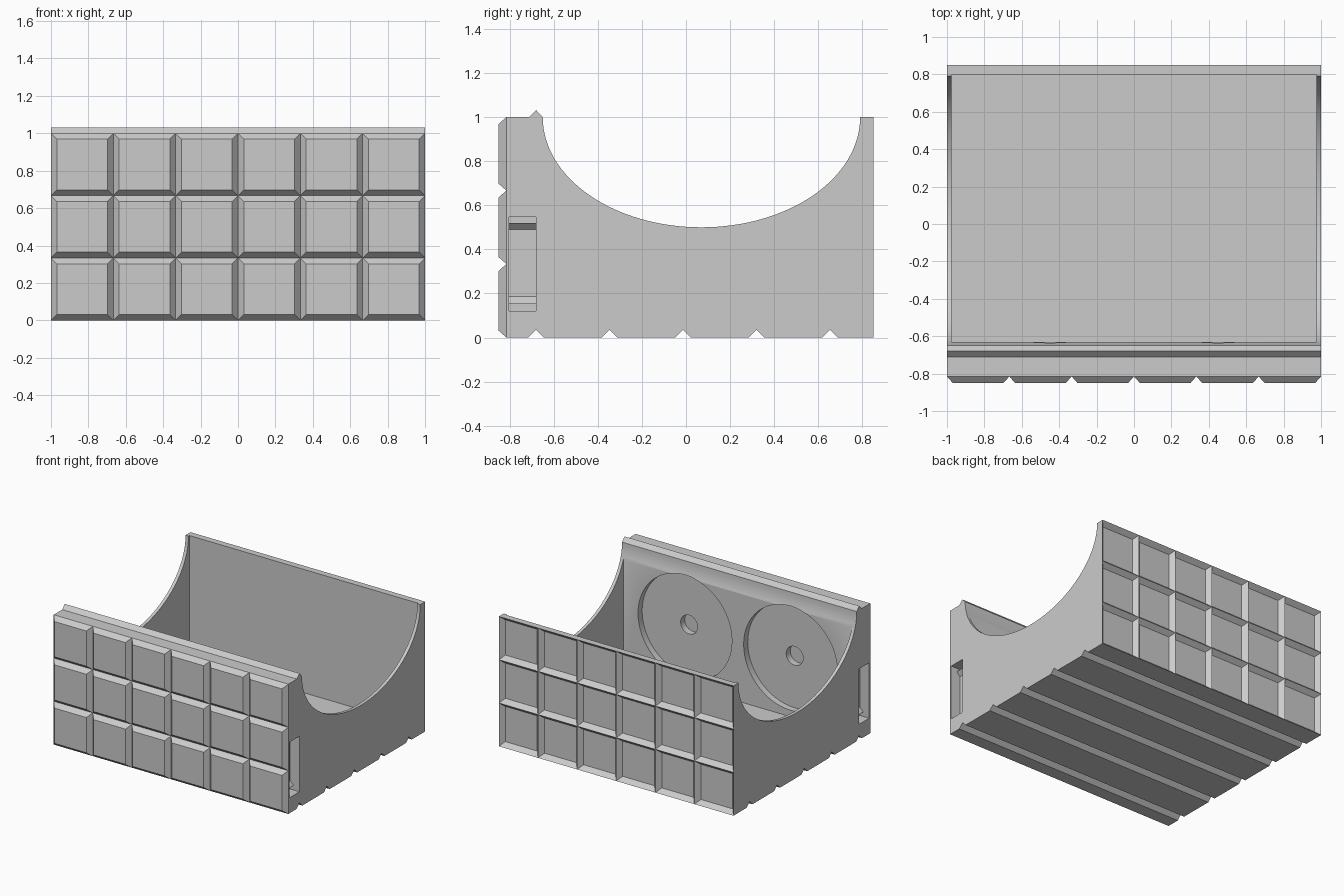
import bpy, bmesh, math
from mathutils import Matrix

if "Cube" in bpy.data.objects:
    bpy.data.objects.remove(bpy.data.objects["Cube"])

grey = bpy.data.materials.new("plain_grey")
grey.use_nodes = True
grey.diffuse_color = (0.6, 0.6, 0.6, 1)
grey.node_tree.nodes["Principled BSDF"].inputs["Base Color"].default_value = (0.6, 0.6, 0.6, 1)

FRONT, BACK, RELIEF = -0.815, 0.815, 0.035
COLUMNS, ROWS = 6, 3


def add_object(name, bm):
    mesh = bpy.data.meshes.new(name)
    bm.to_mesh(mesh)
    bm.free()
    mesh.materials.append(grey)
    obj = bpy.data.objects.new(name, mesh)
    bpy.context.collection.objects.link(obj)
    return obj


def prism(name, points, vector):
    """Closed solid made by extruding a polygon along a vector."""
    bm = bmesh.new()
    face = bm.faces.new([bm.verts.new(p) for p in points])
    new = bmesh.ops.extrude_face_region(bm, geom=[face])["geom"]
    bmesh.ops.translate(bm, vec=vector, verts=[g for g in new if isinstance(g, bmesh.types.BMVert)])
    bmesh.ops.recalc_face_normals(bm, faces=bm.faces)
    return add_object(name, bm)


def cylinder(name, x, z, radius, y0, y1):
    bm = bmesh.new()
    bmesh.ops.create_cone(bm, cap_ends=True, segments=64, radius1=radius, radius2=radius, depth=y1 - y0,
                          matrix=Matrix.Translation((x, (y0 + y1) / 2, z)) @ Matrix.Rotation(math.pi / 2, 4, "X"))
    return add_object(name, bm)


def cut(obj, cutter):
    cutter.hide_render = True
    mod = obj.modifiers.new("cut", "BOOLEAN")
    mod.operation, mod.solver, mod.object = "DIFFERENCE", "EXACT", cutter
    bpy.context.view_layer.objects.active = obj
    bpy.ops.object.modifier_apply(modifier=mod.name)
    bpy.data.objects.remove(cutter)


def rectangle(x0, x1, z0, z1, y):
    return [(x0, y, z0), (x1, y, z0), (x1, y, z1), (x0, y, z1)]


def band(bm, loop_a, loop_b, flip=False):
    """Four quads joining two rectangles."""
    a, b = [[bm.verts.new(p) for p in loop] for loop in (loop_a, loop_b)]
    for i in range(4):
        j = (i + 1) % 4
        quad = [a[i], a[j], b[j], b[i]]
        bm.faces.new(quad[::-1] if flip else quad)
    return b


def cell_grid(bm, border_y, inner_y, flip, capped):
    """Grid of bevelled cells, raised or sunken."""
    w, h, inset = 2 / COLUMNS, 1 / ROWS, 0.031
    for c in range(COLUMNS):
        for r in range(ROWS):
            x0, z0 = -1 + c * w, r * h
            outer = rectangle(x0, x0 + w, z0, z0 + h, border_y)
            inner = rectangle(x0 + inset, x0 + w - inset, z0 + inset, z0 + h - inset, inner_y)
            loop = band(bm, outer, inner, flip)
            if capped:
                bm.faces.new(loop)


# Body: side profile with underside grooves, elliptical cradle and locking ridge
profile = [(FRONT, 0)]
for k in range(5):
    y = -0.68 + k / 3
    profile += [(y - RELIEF, 0), (y, RELIEF), (y + RELIEF, 0)]
profile += [(BACK, 0), (BACK, 1)]
STEPS = 64
for i in range(STEPS + 1):
    a = math.pi * i / STEPS
    profile.append((0.07 + 0.72 * math.cos(a), 1 - 0.5 * math.sin(a)))
profile += [(-0.68, 1.032), (-0.712, 1), (FRONT, 1)]
body = prism("cradle_body", [(-1, y, z) for y, z in profile], (2, 0, 0))

# Hollow interior
cut(body, prism("cavity_cutter", rectangle(-0.975, 0.975, 0.05, 1.3, -0.63), (0, 1.43, 0)))

# Round recesses with centre holes inside the front wall, and toothed end slots
slot = [(1.1, 0.12), (0.92, 0.12), (0.92, 0.155), (0.95, 0.155), (0.92, 0.185),
        (0.92, 0.49), (0.95, 0.52), (0.92, 0.52), (0.92, 0.547), (1.1, 0.547)]
for side in (-1, 1):
    cut(body, cylinder("recess_cutter", side * 0.45, 0.5, 0.4, -0.68, -0.5))
    cut(body, cylinder("hole_cutter", side * 0.45, 0.5, 0.072, -0.73, -0.5))
    cut(body, prism("slot_cutter", [(side * x, -0.802, z) for x, z in slot], (0, 0.122, 0)))

bpy.ops.object.select_all(action="DESELECT")
body.select_set(True)
bpy.context.view_layer.objects.active = body
bpy.ops.object.shade_smooth_by_angle(angle=math.radians(25))

# Raised front tiles
bm = bmesh.new()
cell_grid(bm, FRONT, FRONT - RELIEF, False, True)
add_object("front_tiles", bm)

# Matching sunken sockets on the back, closed by an outer rim
bm = bmesh.new()
cell_grid(bm, BACK + RELIEF, BACK, True, False)
band(bm, rectangle(-1, 1, 0, 1, BACK), rectangle(-1, 1, 0, 1, BACK + RELIEF), True)
add_object("back_sockets", bm)
